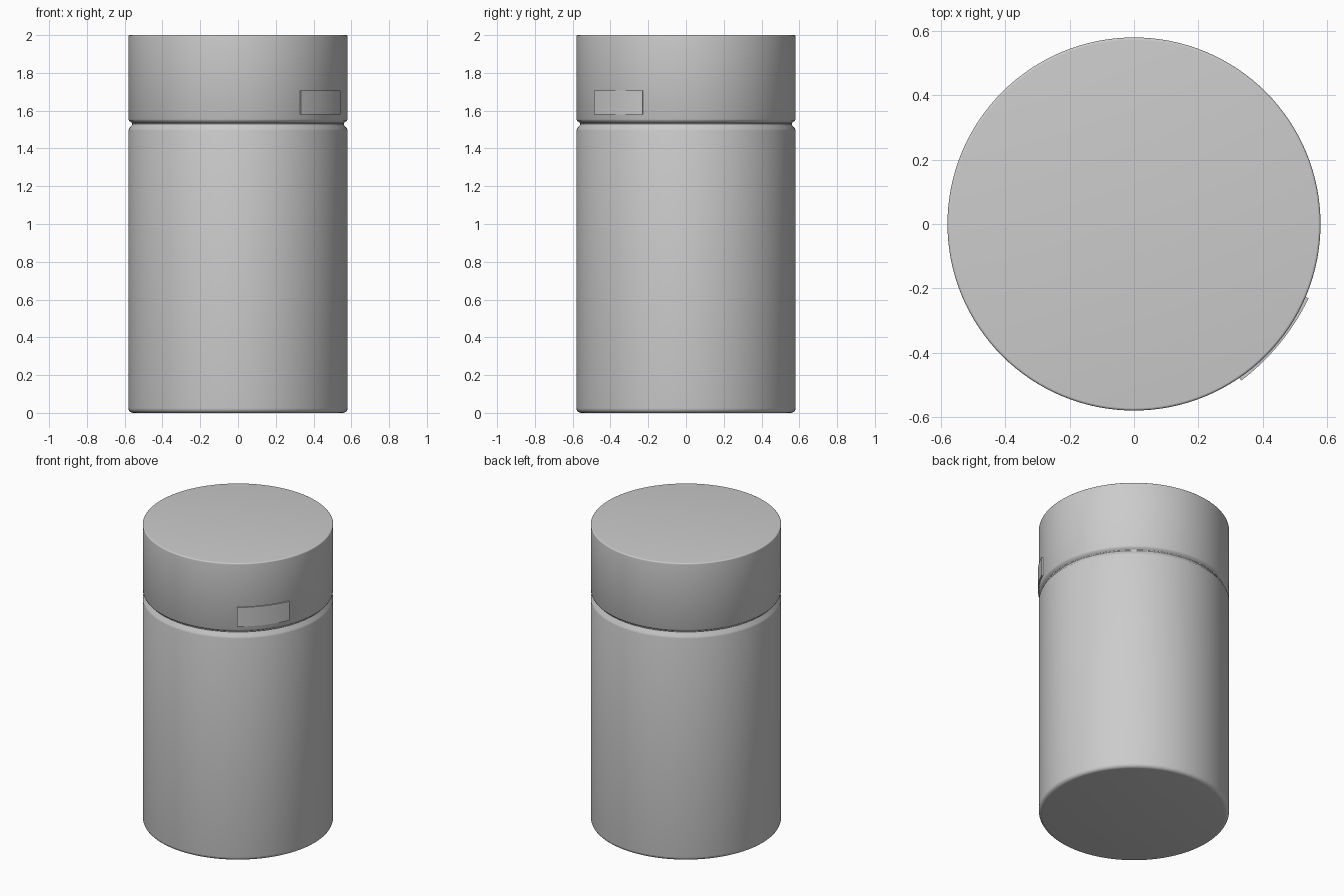
import bpy, bmesh, math

if "Cube" in bpy.data.objects:
    bpy.data.objects.remove(bpy.data.objects["Cube"])

SEG = 128
R = 0.58


def finish(name, bm, angle=35):
    bmesh.ops.recalc_face_normals(bm, faces=bm.faces)
    mesh = bpy.data.meshes.new(name)
    bm.to_mesh(mesh)
    bm.free()
    ob = bpy.data.objects.new(name, mesh)
    bpy.context.collection.objects.link(ob)
    bpy.ops.object.select_all(action='DESELECT')
    ob.select_set(True)
    bpy.context.view_layer.objects.active = ob
    bpy.ops.object.shade_smooth_by_angle(angle=math.radians(angle))
    return ob


def lathe(name, profile, cap):
    """Revolve (radius, z) points about z and cap the ring at index cap."""
    bm = bmesh.new()
    rings = [[bm.verts.new((r * math.cos(2 * math.pi * i / SEG),
                            r * math.sin(2 * math.pi * i / SEG), z))
              for i in range(SEG)] for r, z in profile]
    for a, b in zip(rings, rings[1:]):
        for i in range(SEG):
            j = (i + 1) % SEG
            bm.faces.new((a[i], a[j], b[j], b[i]))
    bm.faces.new(rings[cap])
    return finish(name, bm)


def fillet(cx, cz, rad, a0, a1, n=5):
    return [(cx + rad * math.cos(math.radians(a0 + (a1 - a0) * k / n)),
             cz + rad * math.sin(math.radians(a0 + (a1 - a0) * k / n)))
            for k in range(n + 1)]


# Body: rounded foot, straight wall, sloped shoulder into the groove
foot = fillet(R - 0.025, 0.025, 0.025, -90, 0)
lathe("container_body",
      foot + [(R, 1.495), (R - 0.003, 1.506), (0.562, 1.523), (0.56, 1.53)], 0)

# Lid: groove wall, lower lip, straight wall, tight top edge
top = fillet(R - 0.008, 1.992, 0.008, 0, 90)
lathe("lid", [(0.56, 1.53), (0.562, 1.536), (R - 0.004, 1.546), (R, 1.555)] + top, -1)

# Curved finger tab on the front right of the lid
bm = bmesh.new()
sections = []
N = 16
for k in range(N + 1):
    t = k / N
    a = math.radians(-55.6 + 32.6 * t)
    outer = 0.586 + 0.004 * (2 * t - 1) ** 2
    sections.append([bm.verts.new((r * math.cos(a), r * math.sin(a), z))
                     for r, z in ((0.57, 1.58), (outer, 1.58), (outer, 1.708), (0.57, 1.708))])
for a, b in zip(sections, sections[1:]):
    for i in range(4):
        j = (i + 1) % 4
        bm.faces.new((a[i], a[j], b[j], b[i]))
bm.faces.new(sections[0])
bm.faces.new(sections[-1])
finish("finger_tab", bm)
